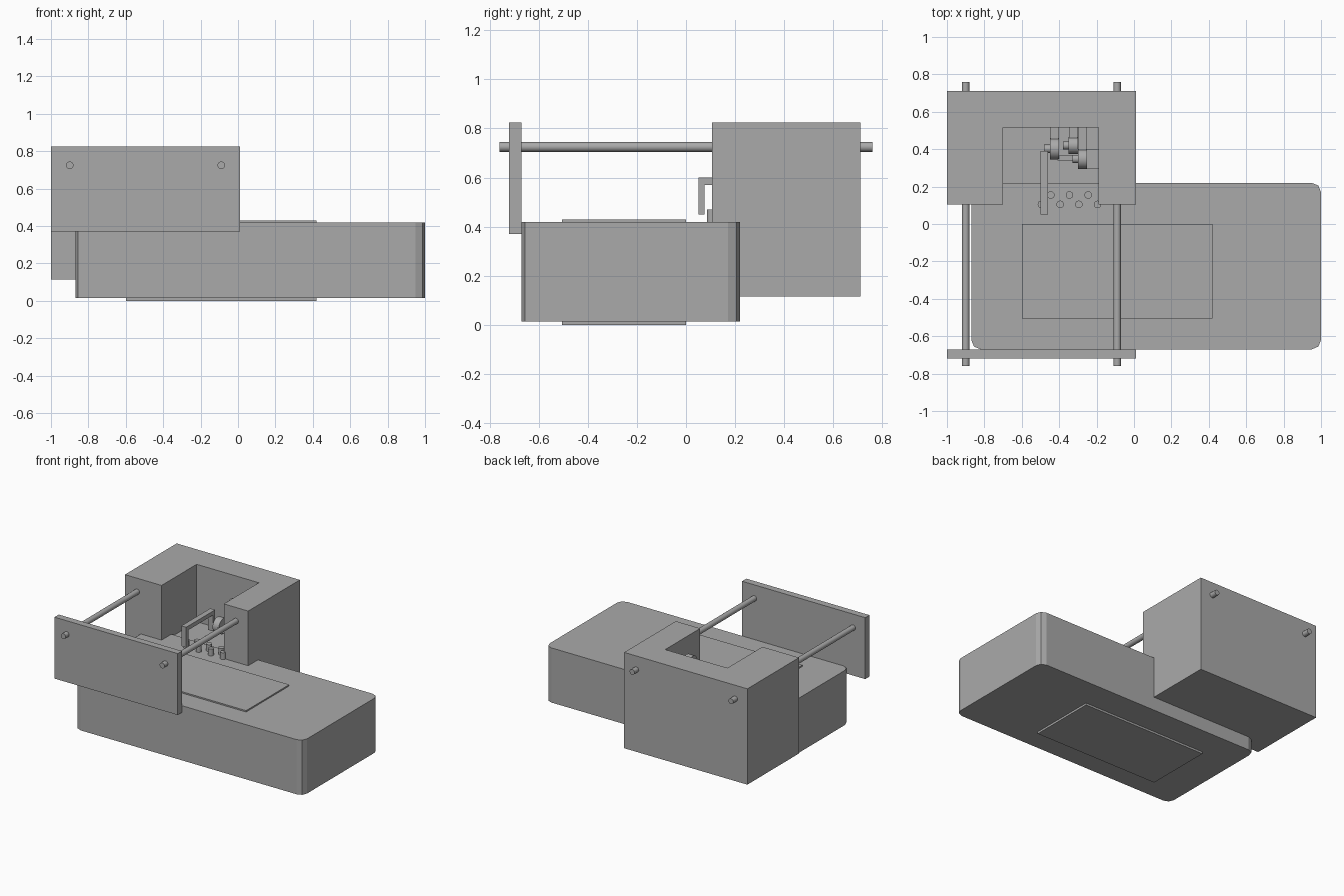
import bpy, bmesh, math
from mathutils import Matrix, Vector

if "Cube" in bpy.data.objects:
    bpy.data.objects.remove(bpy.data.objects["Cube"])

GREY = (0.4, 0.4, 0.4, 1)
mat = bpy.data.materials.new("plain grey")
mat.use_nodes = True
mat.diffuse_color = GREY
mat.node_tree.nodes["Principled BSDF"].inputs["Base Color"].default_value = GREY


def finish(name, bm):
    bmesh.ops.recalc_face_normals(bm, faces=bm.faces[:])
    mesh = bpy.data.meshes.new(name)
    bm.to_mesh(mesh)
    bm.free()
    mesh.materials.append(mat)
    obj = bpy.data.objects.new(name, mesh)
    bpy.context.collection.objects.link(obj)
    return obj


def box(name, xs, ys, zs, corner=0):
    """Box from ranges, with optional rounded upright corners."""
    bm = bmesh.new()
    bmesh.ops.create_cube(bm, size=1)
    for v in bm.verts:
        v.co = [r[0] if c < 0 else r[1] for c, r in zip(v.co, (xs, ys, zs))]
    if corner:
        upright = [e for e in bm.edges
                   if abs(e.verts[0].co.z - e.verts[1].co.z) > 0.1]
        bmesh.ops.bevel(bm, geom=upright, offset=corner, segments=2,
                        profile=0.5, affect='EDGES')
    return finish(name, bm)


def extrude(name, outline, place, depth):
    """Flat outline placed in space, then pushed along depth."""
    bm = bmesh.new()
    face = bm.faces.new([bm.verts.new(place(a, b)) for a, b in outline])
    new = bmesh.ops.extrude_face_region(bm, geom=[face])["geom"]
    bmesh.ops.translate(bm, vec=Vector(depth),
                        verts=[g for g in new if isinstance(g, bmesh.types.BMVert)])
    return finish(name, bm)


def cylinder(name, centre, radius, length, axis, sides=24):
    turn = {'X': Matrix.Rotation(math.pi / 2, 4, 'Y'),
            'Y': Matrix.Rotation(math.pi / 2, 4, 'X'),
            'Z': Matrix()}[axis]
    bm = bmesh.new()
    bmesh.ops.create_cone(bm, cap_ends=True, segments=sides, radius1=radius,
                          radius2=radius, depth=length,
                          matrix=Matrix.Translation(centre) @ turn)
    obj = finish(name, bm)
    bpy.ops.object.select_all(action='DESELECT')
    obj.select_set(True)
    bpy.context.view_layer.objects.active = obj
    bpy.ops.object.shade_smooth_by_angle(angle=math.radians(35))
    return obj


# Main body with raised panels above and below
box("main_body", (-0.87, 1), (-0.67, 0.22), (0.015, 0.42), corner=0.05)
box("top_panel", (-0.6, 0.42), (-0.505, 0), (0.41, 0.43))
box("bottom_panel", (-0.6, 0.42), (-0.505, 0), (0, 0.02))

# Rear housing: U-shaped upper walls on a solid base
FLOOR = 0.4
plan = [(-1, 0.105), (-0.7, 0.105), (-0.7, 0.515), (-0.19, 0.515),
        (-0.19, 0.105), (0.01, 0.105), (0.01, 0.71), (-1, 0.71)]
extrude("housing_walls", plan, lambda a, b: (a, b, FLOOR), (0, 0, 0.825 - FLOOR))
box("housing_base", (-1, 0.01), (0.105, 0.71), (0.115, FLOOR))

# Front plate and the two guide rods
box("front_plate", (-1, 0.01), (-0.72, -0.67), (0.37, 0.825))
for side, x in (("right", -0.9), ("left", -0.09)):
    cylinder(side + "_guide_rod", (x, 0, 0.725), 0.02, 1.52, 'Y')

# Two staggered rows of pegs
for row, (y, start, count) in enumerate(((0.105, -0.495, 4), (0.155, -0.445, 3))):
    for i in range(count):
        cylinder(f"peg_{row}_{i}", (start + 0.1 * i, y, 0.44), 0.02, 0.06, 'Z', 16)

# Hooked arm reaching over the pegs
hook = [(0.05, 0.45), (0.075, 0.45), (0.075, 0.57), (0.365, 0.57),
        (0.365, 0.45), (0.39, 0.45), (0.39, 0.6), (0.05, 0.6)]
extrude("hooked_arm", hook, lambda a, b: (-0.5, a, b), (0.04, 0, 0))

# Small drive wheels, each with hub and wall bracket
wheels = ((-0.425, 0.402, 0.49, 0.057), (-0.325, 0.42, 0.58, 0.045),
          (-0.275, 0.348, 0.69, 0.053))
for i, (x, y, z, r) in enumerate(wheels):
    cylinder(f"drive_wheel_{i}", (x, y, z), r, 0.05, 'X')
    cylinder(f"wheel_hub_{i}", (x - 0.035, y, z), 0.022, 0.04, 'X')
    box(f"wheel_bracket_{i}", (x - 0.022, x + 0.022), (y, 0.515), (z - 0.02, z + 0.02))
box("wheel_link", (-0.41, -0.33), (0.34, 0.37), (0.47, 0.5))
box("side_mount", (-0.25, -0.19), (0.295, 0.4), (0.62, 0.66))
